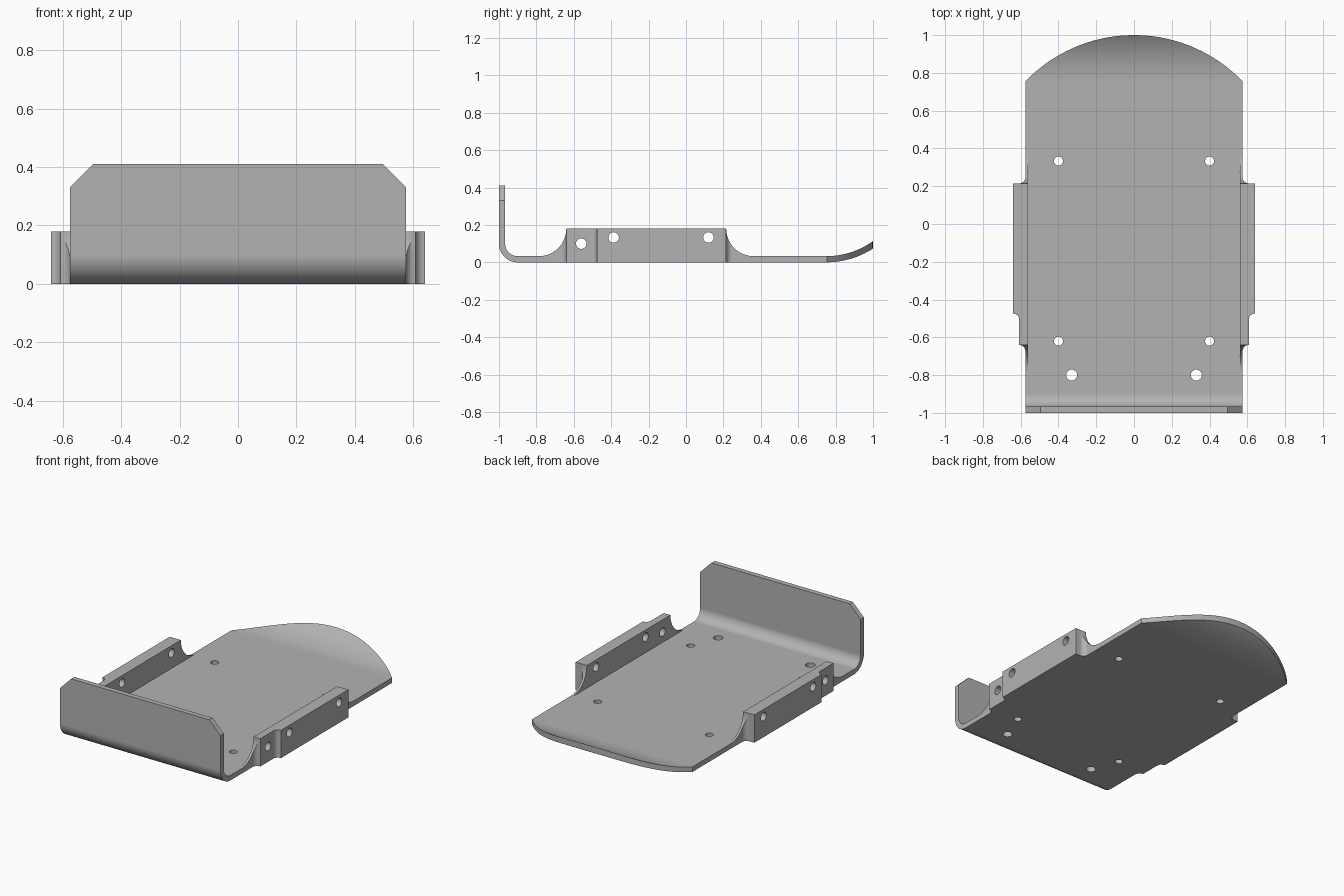
import bpy, bmesh
from math import sin, cos, radians, sqrt, asin, degrees

cube = bpy.data.objects.get("Cube")
if cube:
    bpy.data.objects.remove(cube, do_unlink=True)

grey = bpy.data.materials.new("plain grey")
grey.use_nodes = True
colour = (0.45, 0.45, 0.45, 1)
grey.diffuse_color = colour
grey.node_tree.nodes["Principled BSDF"].inputs["Base Color"].default_value = colour

W, T = 0.575, 0.033            # half width and sheet thickness
RAIL_H, STEP_Y = 0.18, -0.475  # rail height and the step along it
FRONT_Y, BACK_Y = -0.64, 0.215  # rail ends


def arc(cx, cy, r, a, b, n=16):
    """Points on an arc from angle a to angle b, in degrees."""
    steps = [radians(a + (b - a) * i / n) for i in range(n + 1)]
    return [(cx + r * cos(t), cy + r * sin(t)) for t in steps]


def prism(name, outline, axis, lo, hi):
    """Extrude a flat outline along one axis."""
    place = {"x": lambda p, d: (d, p[0], p[1]),
             "y": lambda p, d: (p[0], d, p[1]),
             "z": lambda p, d: (p[0], p[1], d)}[axis]
    bm = bmesh.new()
    ends = [[bm.verts.new(place(p, d)) for p in outline] for d in (lo, hi)]
    for ring in ends:
        bm.faces.new(ring)
    for i in range(len(outline)):
        j = (i + 1) % len(outline)
        bm.faces.new((ends[0][i], ends[0][j], ends[1][j], ends[1][i]))
    bmesh.ops.recalc_face_normals(bm, faces=bm.faces)
    mesh = bpy.data.meshes.new(name)
    bm.to_mesh(mesh)
    bm.free()
    mesh.materials.append(grey)
    obj = bpy.data.objects.new(name, mesh)
    bpy.context.collection.objects.link(obj)
    return obj


def combine(target, tool, operation):
    """Apply a boolean and discard the tool."""
    tool.hide_render = True
    bpy.context.view_layer.objects.active = target
    mod = target.modifiers.new(operation.lower(), "BOOLEAN")
    mod.operation, mod.solver, mod.object = operation, "EXACT", tool
    bpy.ops.object.modifier_apply(modifier=mod.name)
    bpy.data.objects.remove(tool, do_unlink=True)


# Bent sheet: upright front wall, flat floor, upswept back
R = 0.46
tip = degrees(asin(0.25 / R))
tip_in = degrees(asin(0.25 / (R - T)))
side_profile = ([(-1, 0.41)] + arc(-0.9, 0.1, 0.1, 180, 270)
                + arc(0.75, R, R, -90, tip - 90)
                + arc(0.75, R, R - T, tip_in - 90, -90)
                + arc(-0.9, 0.1, 0.1 - T, 270, 180) + [(-1 + T, 0.41)])
tray = prism("tray", side_profile, "x", -0.8, 0.8)

# Rounded back edge seen from above
nose_r = 0.797
half = degrees(asin(W / nose_r))
plan = ([(-W, -1.1), (W, -1.1)]
        + arc(0, 1 - nose_r, nose_r, 90 - half, 90 + half, 48))
combine(tray, prism("plan_cutter", plan, "z", -1, 1), "INTERSECT")

# Clipped top corners of the front wall
for s in (-1, 1):
    corner = [(s * 0.495, 0.41), (s * 0.655, 0.25), (s * 0.655, 0.5), (s * 0.405, 0.5)]
    combine(tray, prism("corner_cutter", corner, "y", -1.1, -0.9), "DIFFERENCE")

# Side rails with stepped outer face and concave blends into the floor
sweep = RAIL_H - T
rail_profile = ([(FRONT_Y - sweep, 0), (BACK_Y + sweep, 0)]
                + arc(BACK_Y + sweep, RAIL_H, sweep, 270, 180)
                + arc(FRONT_Y - sweep, RAIL_H, sweep, 0, -90))
r, step = 0.033, 0.03
rail_plan = ([(0.56, -0.85), (W, -0.85)]
             + arc(W + r, FRONT_Y - r, r, 180, 90, 10)
             + arc(0.608 + step, STEP_Y - step, step, 180, 90, 10)
             + [(0.64, STEP_Y), (0.64, BACK_Y)]
             + arc(W + r, BACK_Y + r, r, 270, 180, 10)
             + [(W, 0.45), (0.56, 0.45)])
for s in (-1, 1):
    rail = prism("rail", [(s * x, y) for x, y in rail_plan], "z", -0.1, 0.3)
    combine(rail, prism("rail_cutter", rail_profile, "x", -0.8, 0.8), "INTERSECT")
    combine(tray, rail, "UNION")

# Floor holes and cross holes through both rails
for x, y, rad in ((0.4, 0.333, 0.024), (0.4, -0.62, 0.024), (0.33, -0.8, 0.029)):
    for s in (-1, 1):
        hole = arc(s * x, y, rad, 0, 360, 32)[:-1]
        combine(tray, prism("floor_hole", hole, "z", -0.1, 0.1), "DIFFERENCE")
for y, z in ((-0.56, 0.1), (-0.387, 0.133), (0.12, 0.133)):
    hole = arc(y, z, 0.028, 0, 360, 32)[:-1]
    combine(tray, prism("rail_hole", hole, "x", -0.8, 0.8), "DIFFERENCE")

# Smooth bends, crisp edges
bpy.ops.object.select_all(action="DESELECT")
tray.select_set(True)
bpy.context.view_layer.objects.active = tray
bpy.ops.object.shade_smooth_by_angle(angle=radians(25))
weighted = tray.modifiers.new("weighted normals", "WEIGHTED_NORMAL")
weighted.keep_sharp = True
